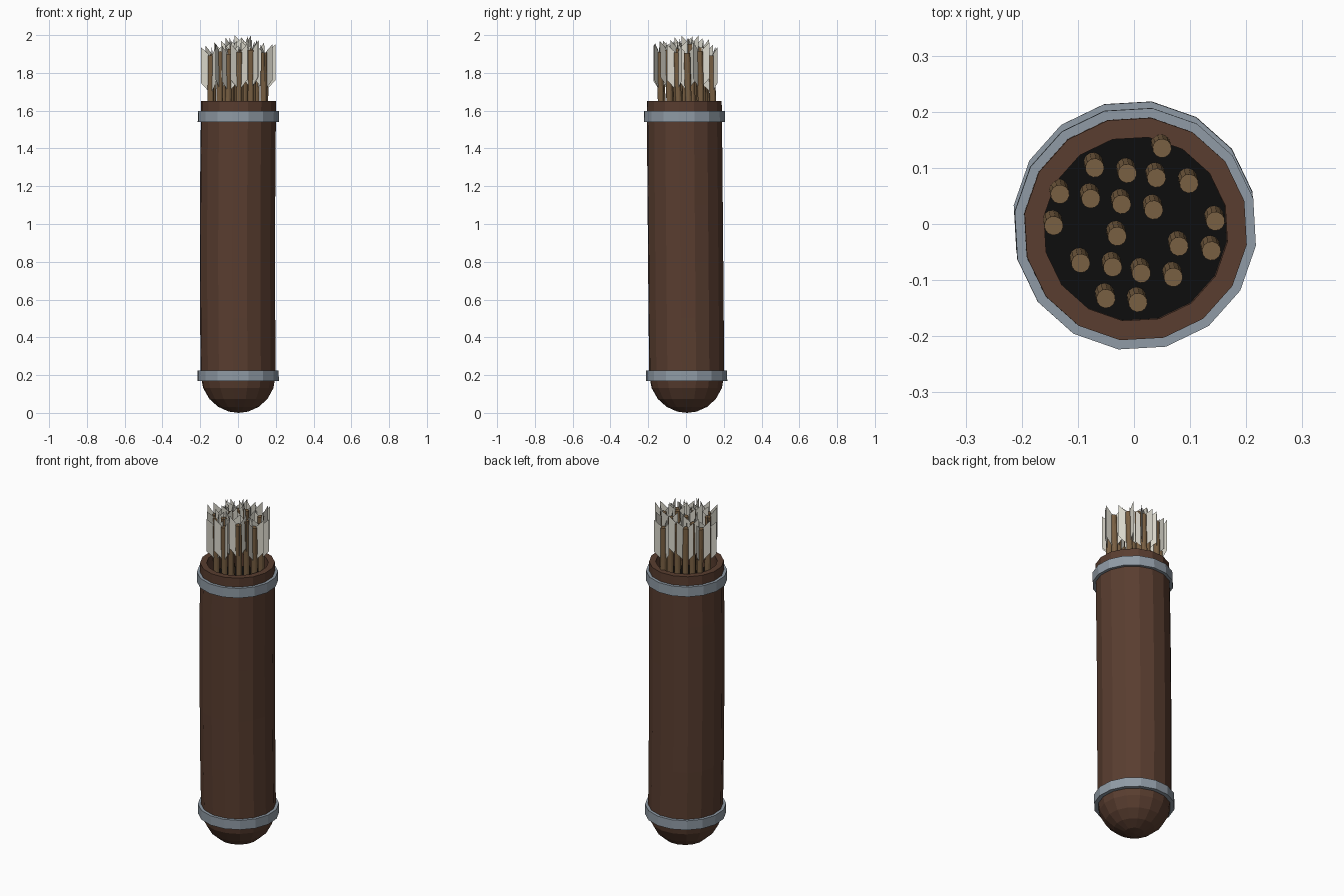
import bpy, bmesh, random
from math import sin, cos, pi, radians
from mathutils import Vector

if "Cube" in bpy.data.objects:
    bpy.data.objects.remove(bpy.data.objects["Cube"])

random.seed(4)
SIDES = 16
TURN = radians(-8)


def material(name, rgb):
    m = bpy.data.materials.new(name)
    m.diffuse_color = (*rgb, 1)
    m.use_nodes = True
    m.node_tree.nodes["Principled BSDF"].inputs["Base Color"].default_value = m.diffuse_color
    return m


leather = material("leather", (0.10, 0.047, 0.029))
dark = material("dark_inside", (0.004, 0.004, 0.004))
metal = material("metal", (0.28, 0.33, 0.38))
wood = material("wood", (0.19, 0.115, 0.055))
feather = material("feather", (0.70, 0.68, 0.60))


def finish(bm, name, mat):
    bmesh.ops.recalc_face_normals(bm, faces=bm.faces[:])
    me = bpy.data.meshes.new(name)
    bm.to_mesh(me)
    bm.free()
    me.materials.append(mat)
    ob = bpy.data.objects.new(name, me)
    bpy.context.collection.objects.link(ob)
    return ob


def centre(z):
    # gentle bow of the tube axis
    return Vector((0.003 - 0.006 * sin(pi * min(z / 1.65, 1)), 0.005 - 0.0085 * z, z))


def ring(bm, c, r, n=SIDES, turn=TURN):
    return [bm.verts.new(c + Vector((r * cos(turn + 2 * pi * i / n), r * sin(turn + 2 * pi * i / n), 0)))
            for i in range(n)]


def bridge(bm, a, b):
    n = len(a)
    for i in range(n):
        j = (i + 1) % n
        bm.faces.new((a[i], a[j], b[j], b[i]))


# Tube: rounded bottom, bowed wall, rim and inner wall
profile = [(0.2 * sin(t), 0.2 - 0.2 * cos(t)) for t in (radians(a) for a in (15, 33, 51, 70, 90))]
profile += [(0.201, z) for z in (0.5, 0.8, 1.1, 1.35)] + [(0.2, 1.65), (0.165, 1.65), (0.165, 1.55)]
bm = bmesh.new()
rings = [ring(bm, centre(z), r) for r, z in profile]
for a, b in zip(rings, rings[1:]):
    bridge(bm, a, b)
bottom = bm.verts.new(centre(0))
for i in range(SIDES):
    bm.faces.new((bottom, rings[0][i], rings[0][(i + 1) % SIDES]))
finish(bm, "quiver_tube", leather)

# Dark inside
bm = bmesh.new()
bm.faces.new(ring(bm, centre(1.55), 0.166))
finish(bm, "quiver_inside", dark)

# Metal bands
for name, z0, z1 in (("lower_band", 0.17, 0.225), ("upper_band", 1.54, 1.597)):
    bm = bmesh.new()
    loops = [ring(bm, centre(z), r) for r, z in ((0.195, z0), (0.217, z0), (0.217, z1), (0.195, z1))]
    for k in range(4):
        bridge(bm, loops[k], loops[(k + 1) % 4])
    finish(bm, name, metal)

# Arrows: leaning shaft with three swept vanes
spots = [(0.05, 0.135), (-0.07, 0.10), (-0.012, 0.09), (0.04, 0.082), (0.098, 0.072),
         (-0.132, 0.053), (-0.077, 0.045), (-0.022, 0.035), (0.035, 0.025), (0.145, 0.005),
         (-0.143, -0.003), (-0.03, -0.022), (0.08, -0.04), (0.138, -0.048), (-0.095, -0.07),
         (-0.038, -0.077), (0.013, -0.088), (0.07, -0.095), (-0.05, -0.133), (0.007, -0.14)]
vane = [(0.012, 1.715), (0.053, 1.76), (0.053, 1.95), (0.012, 1.91)]
for k, (x, y) in enumerate(spots):
    reach = Vector((x, y)).length
    lift = min(0.05, 0.062 - 0.065 * reach / 0.143 + random.uniform(-0.015, 0.01))
    tip = Vector((x, y, 1.905 + lift))
    base = Vector((x - 0.003, y + 0.012, 1.5))
    bm = bmesh.new()
    low, high = ring(bm, base, 0.017, 12), ring(bm, tip, 0.017, 12)
    bridge(bm, low, high)
    bm.faces.new(low)
    bm.faces.new(high)
    finish(bm, f"arrow_shaft_{k + 1}", wood)

    if abs(y) < 0.01:
        spin = 0 if x > 0 else pi
    else:
        spin = random.uniform(0, 2 * pi)
    bm = bmesh.new()
    for v in range(3):
        a = spin + v * 2 * pi / 3
        bm.faces.new([bm.verts.new((x + r * cos(a), y + r * sin(a), z + lift)) for r, z in vane])
    finish(bm, f"arrow_vanes_{k + 1}", feather)
